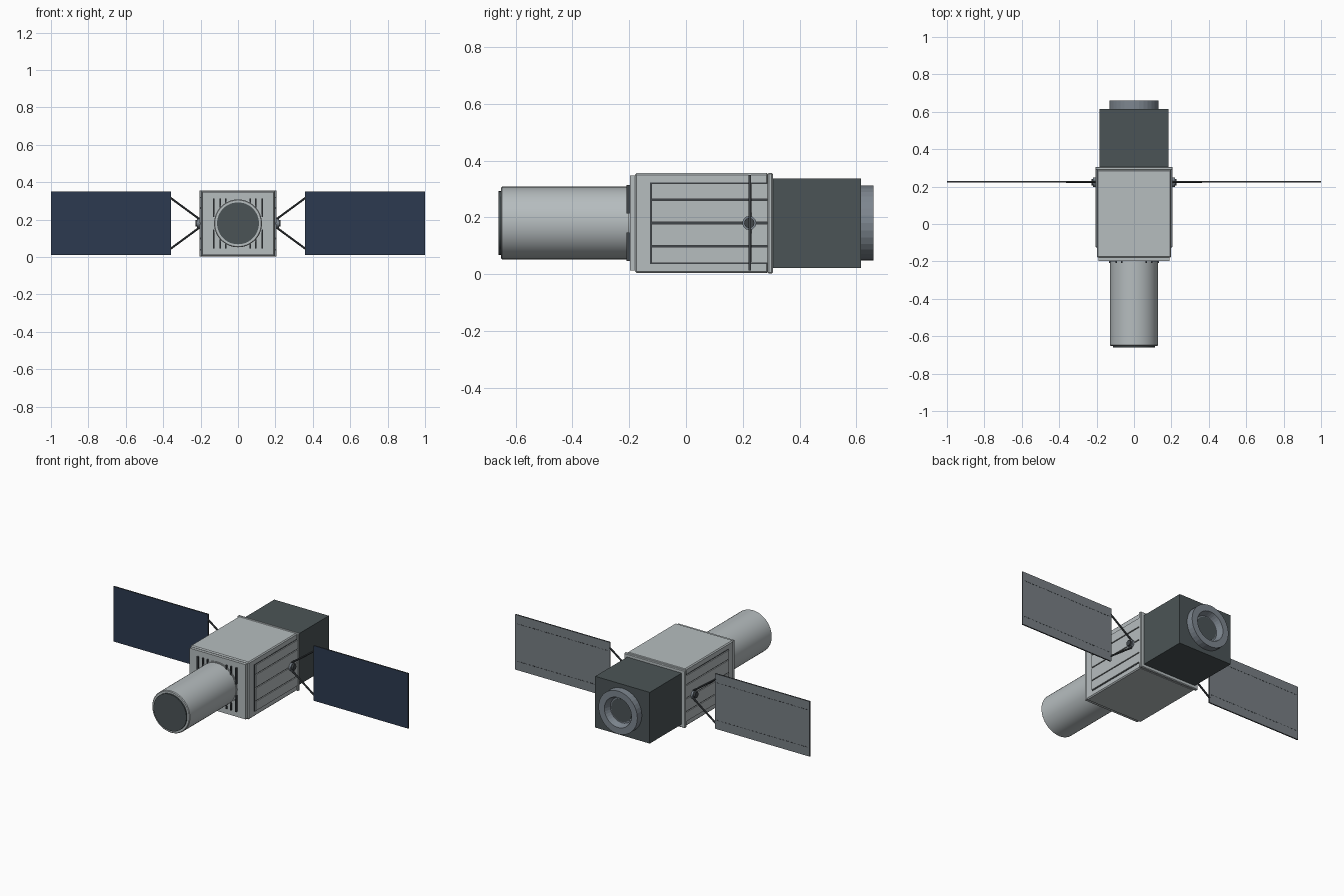
import bpy, bmesh
from math import pi
from mathutils import Vector, Matrix

if "Cube" in bpy.data.objects:
    bpy.data.objects.remove(bpy.data.objects["Cube"])


def material(name, *rgb):
    """Flat material from 0-255 display values, stored as linear."""
    col = [((c / 255 + 0.055) / 1.055) ** 2.4 for c in rgb] + [1]
    m = bpy.data.materials.new(name)
    m.diffuse_color = col
    m.use_nodes = True
    m.node_tree.nodes["Principled BSDF"].inputs["Base Color"].default_value = col
    return m


hull = material("hull light grey", 182, 189, 191)
charcoal = material("charcoal", 75, 84, 86)
navy = material("solar navy", 44, 58, 80)
backing = material("panel back grey", 120, 127, 133)
nozzle_grey = material("nozzle grey", 125, 134, 143)
seam = material("seam dark grey", 65, 70, 74)
CZ = 0.18


def finish(bm, name, mats, smooth=False):
    bmesh.ops.recalc_face_normals(bm, faces=bm.faces)
    me = bpy.data.meshes.new(name)
    bm.to_mesh(me)
    bm.free()
    for m in mats:
        me.materials.append(m)
    ob = bpy.data.objects.new(name, me)
    bpy.context.collection.objects.link(ob)
    if smooth:
        bpy.ops.object.select_all(action='DESELECT')
        ob.select_set(True)
        bpy.context.view_layer.objects.active = ob
        bpy.ops.object.shade_smooth_by_angle(angle=0.6)
    return ob


def box(name, x, y, z, mat, bevel=0):
    bm = bmesh.new()
    bmesh.ops.create_cube(bm, size=1)
    for v in bm.verts:
        v.co = Vector(r[0] if c < 0 else r[1] for r, c in zip((x, y, z), v.co))
    if bevel:
        bmesh.ops.bevel(bm, geom=bm.edges[:], offset=bevel, segments=1, affect='EDGES')
    return finish(bm, name, [mat])


def rod(name, a, b, radius, mat, sides=8, smooth=False):
    a, b = Vector(a), Vector(b)
    bm = bmesh.new()
    turn = (b - a).to_track_quat('Z', 'Y').to_matrix().to_4x4()
    bmesh.ops.create_cone(bm, cap_ends=True, segments=sides, radius1=radius, radius2=radius,
                          depth=(b - a).length, matrix=Matrix.Translation((a + b) / 2) @ turn)
    return finish(bm, name, [mat], smooth)


def lathe(name, profile, mat, sides=32, smooth=True):
    """Spin (radius, y) points around the long axis."""
    bm = bmesh.new()
    vs = [bm.verts.new((r, y, CZ)) for r, y in profile]
    es = [bm.edges.new(p) for p in zip(vs, vs[1:])]
    bmesh.ops.spin(bm, geom=vs + es, cent=(0, 0, CZ), axis=(0, 1, 0),
                   angle=2 * pi, steps=sides, use_merge=True)
    bmesh.ops.remove_doubles(bm, verts=bm.verts[:], dist=0.0001)
    return finish(bm, name, [mat], smooth)


# Main body with front plate and rear flange
box("body", (-0.198, 0.198), (-0.18, 0.29), (0.004, 0.356), hull, 0.006)
box("front_plate", (-0.19, 0.19), (-0.198, -0.175), (0.012, 0.348), hull)
box("rear_flange", (-0.207, 0.207), (0.288, 0.306), (0.002, 0.356), hull, 0.004)

# Telescope tube with dark end cover
lathe("tube", [(0, -0.19), (0.128, -0.19), (0.128, -0.648), (0.124, -0.652),
               (0, -0.652)], hull, 48)
rod("tube_cover", (0, -0.64, CZ), (0, -0.66, CZ), 0.112, charcoal, 48, True)
rod("tube_collar", (0, -0.19, CZ), (0, -0.203, CZ), 0.134, hull, 48, True)

# Rear equipment box and hollow nozzle
box("rear_box", (-0.185, 0.185), (0.3, 0.616), (0.022, 0.336), charcoal)
lathe("nozzle", [(0.132, 0.61), (0.132, 0.66), (0.092, 0.66), (0.078, 0.622),
                 (0, 0.622)], nozzle_grey, smooth=False)
rod("nozzle_core", (0, 0.615, CZ), (0, 0.626, CZ), 0.07, charcoal, 32)

for side, s in (("left", 1), ("right", -1)):
    # Louvres on the front plate
    for x in (0.065, 0.095, 0.13):
        for low in (0.046, 0.214):
            if x > 0.08:
                box(side + "_louvre", (s * x - 0.004, s * x + 0.004), (-0.209, -0.19),
                    (low, low + 0.1), seam)
            else:
                z = 0.046 if low < CZ else 0.29
                box(side + "_louvre", (s * x - 0.004, s * x + 0.004), (-0.209, -0.19),
                    (z, z + 0.024), seam)

    # Slatted radiator with dark seams and a raised surround
    inner, outer = sorted((s * 0.19, s * 0.2)), sorted((s * 0.19, s * 0.206))
    box(side + "_radiator_seams", inner, (-0.127, 0.289), (0.036, 0.322), seam)
    edges = (0.036, 0.098, 0.18, 0.262, 0.322)
    for lo, hi in zip(edges, edges[1:]):
        box(side + "_slat", outer, (-0.122, 0.288), (lo + 0.003, hi - 0.003), hull)

    # Hinge hub
    rod(side + "_hub", (s * 0.2, 0.223, CZ), (s * 0.218, 0.223, CZ), 0.025, nozzle_grey, 12)
    rod(side + "_hub_cap", (s * 0.216, 0.223, CZ), (s * 0.228, 0.223, CZ), 0.018, seam, 12)

    # Struts carrying the solar wing
    for dz in (-1, 1):
        rod(side + "_strut", (s * 0.208, 0.225, CZ + dz * 0.024),
            (s * 0.362, 0.225, CZ + dz * 0.137), 0.0055, seam)

    # Solar wing: navy front, grey back, dark edges
    wing = box(side + "_wing", sorted((s * 0.357, s)), (0.221, 0.229), (0.012, 0.35), seam)
    wing.data.materials.append(navy)
    wing.data.materials.append(backing)
    for f in wing.data.polygons:
        if abs(f.normal.y) > 0.5:
            f.material_index = 1 if f.normal.y < 0 else 2

    # Dashed seams on the back of the wing
    for z in (0.066, 0.296):
        for i in range(24):
            x = 0.372 + i * 0.026
            box(side + "_dash", sorted((s * x, s * (x + 0.016))), (0.228, 0.2298),
                (z - 0.002, z + 0.002), seam)
